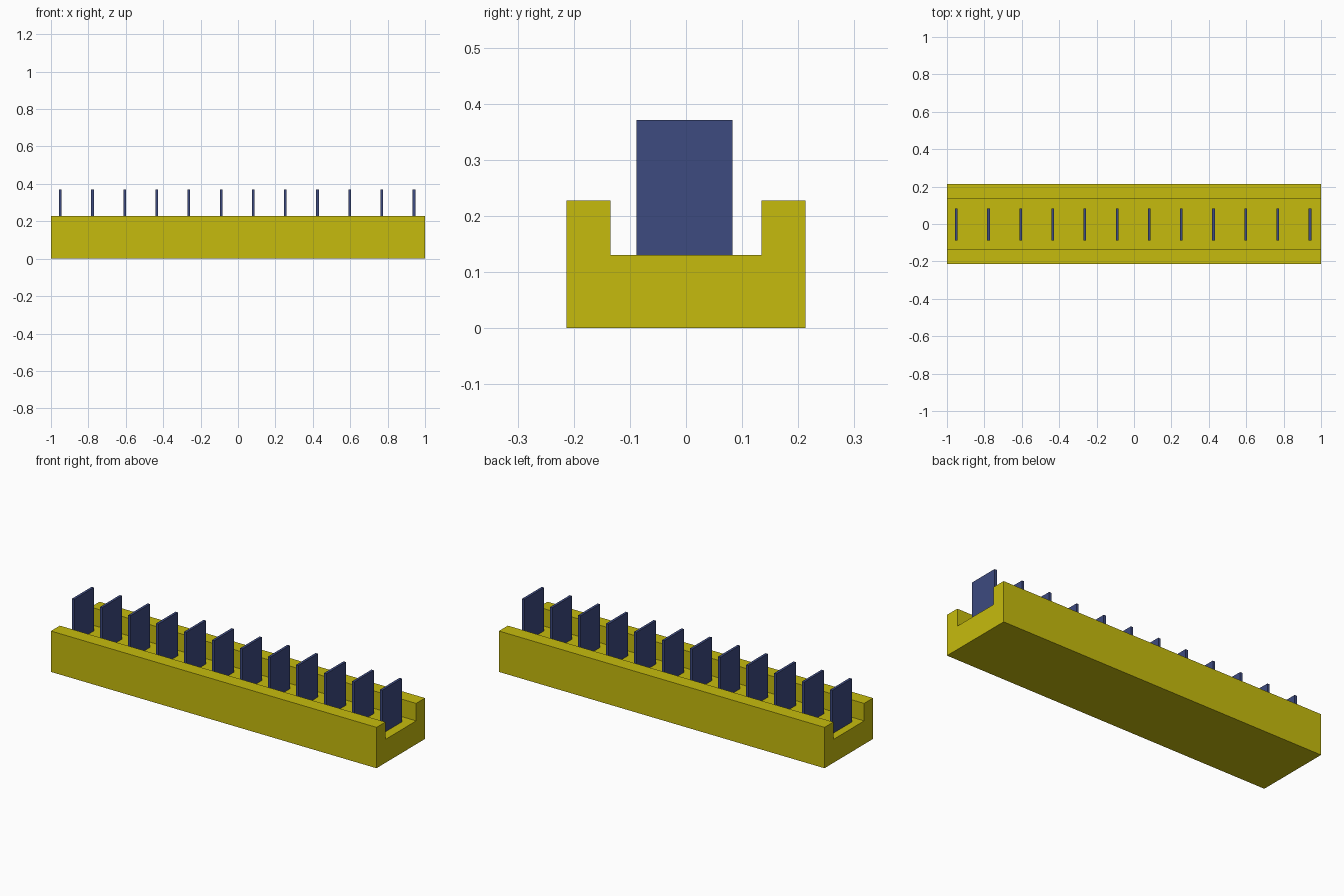
import bpy, bmesh

if "Cube" in bpy.data.objects:
    bpy.data.objects.remove(bpy.data.objects["Cube"])


def material(name, color):
    mat = bpy.data.materials.new(name)
    mat.diffuse_color = (*color, 1)
    mat.use_nodes = True
    mat.node_tree.nodes["Principled BSDF"].inputs["Base Color"].default_value = mat.diffuse_color
    return mat


def extrude_profile(name, profile, x0, x1, mat):
    """Extrude a closed (y, z) profile along x from x0 to x1."""
    bm = bmesh.new()
    face = bm.faces.new([bm.verts.new((x0, y, z)) for y, z in profile])
    grown = bmesh.ops.extrude_face_region(bm, geom=[face])["geom"]
    verts = [g for g in grown if isinstance(g, bmesh.types.BMVert)]
    bmesh.ops.translate(bm, verts=verts, vec=(x1 - x0, 0, 0))
    bmesh.ops.recalc_face_normals(bm, faces=bm.faces)
    mesh = bpy.data.meshes.new(name)
    bm.to_mesh(mesh)
    bm.free()
    mesh.materials.append(mat)
    obj = bpy.data.objects.new(name, mesh)
    bpy.context.collection.objects.link(obj)
    return obj


yellow = material("yellow", (0.565, 0.50, 0.004))
blue = material("blue", (0.047, 0.069, 0.216))

# Channel: thick floor with a low wall along each side
WIDTH, INNER, FLOOR, RIM = 0.213, 0.135, 0.13, 0.227
half = [(WIDTH, 0), (WIDTH, RIM), (INNER, RIM), (INNER, FLOOR)]
profile = half + [(-y, z) for y, z in reversed(half)]
extrude_profile("channel_base", profile, -1, 1, yellow)

# Row of thin upright plates standing on the channel floor
COUNT, FIRST, LAST, THICK = 12, -0.950, 0.941, 0.014
plate = [(-0.088, FLOOR), (0.083, FLOOR), (0.083, 0.371), (-0.088, 0.371)]
for i in range(COUNT):
    x = FIRST + (LAST - FIRST) * i / (COUNT - 1)
    extrude_profile(f"upright_plate_{i + 1}", plate, x - THICK / 2, x + THICK / 2, blue)
